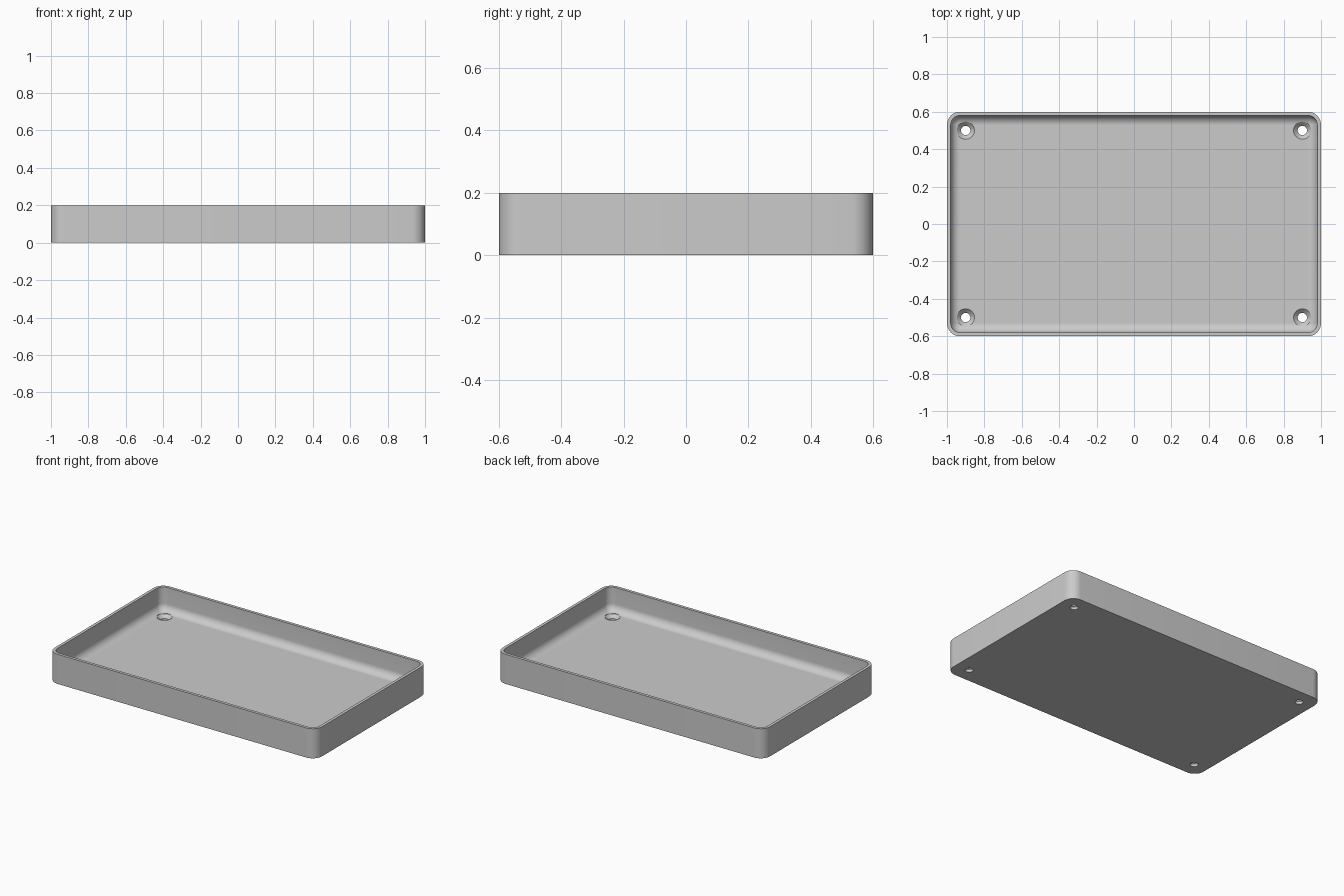
import bpy, bmesh
from math import sin, cos, pi

if "Cube" in bpy.data.objects:
    bpy.data.objects.remove(bpy.data.objects["Cube"], do_unlink=True)

HALF_X, HALF_Y, HEIGHT = 1.0, 0.6, 0.2
CORNER, WALL, FLOOR, FILLET = 0.07, 0.02, 0.04, 0.05
STEPS = 10

grey = bpy.data.materials.new("plain grey")
grey.use_nodes = True
colour = (0.6, 0.6, 0.6, 1)
grey.diffuse_color = colour
grey.node_tree.nodes["Principled BSDF"].inputs["Base Color"].default_value = colour


def make_object(name, bm):
    bmesh.ops.recalc_face_normals(bm, faces=bm.faces)
    mesh = bpy.data.meshes.new(name)
    bm.to_mesh(mesh)
    bm.free()
    mesh.materials.append(grey)
    obj = bpy.data.objects.new(name, mesh)
    bpy.context.collection.objects.link(obj)
    return obj


def rounded_loop(inset):
    """Outline of the tray moved inwards by inset."""
    radius = max(CORNER - inset, 0.002)
    cx, cy = HALF_X - inset - radius, HALF_Y - inset - radius
    points = []
    for i, (sx, sy) in enumerate([(1, 1), (-1, 1), (-1, -1), (1, -1)]):
        for k in range(STEPS + 1):
            a = (i + k / STEPS) * pi / 2
            points.append((sx * cx + radius * cos(a), sy * cy + radius * sin(a)))
    return points


def circle_loop(x, y, radius, sides=32):
    return [(x + radius * cos(2 * pi * k / sides), y + radius * sin(2 * pi * k / sides))
            for k in range(sides)]


def loft(bm, layers):
    """Skin a stack of (outline, height) layers and cap both ends."""
    rings = [[bm.verts.new((x, y, z)) for x, y in loop] for loop, z in layers]
    for a, b in zip(rings, rings[1:]):
        for i in range(len(a)):
            j = (i + 1) % len(a)
            bm.faces.new((a[i], a[j], b[j], b[i]))
    bm.faces.new(rings[0])
    bm.faces.new(rings[-1])


# Tray: outer wall, rim, inner wall, floor fillet and floor
profile = [(0, 0), (0, HEIGHT), (WALL, HEIGHT)]
for k in range(STEPS + 1):
    a = k / STEPS * pi / 2
    profile.append((WALL + FILLET * (1 - cos(a)), FLOOR + FILLET * (1 - sin(a))))
bm = bmesh.new()
loft(bm, [(rounded_loop(inset), z) for inset, z in profile])
tray = make_object("tray", bm)

# Countersunk screw holes, one near each corner
bm = bmesh.new()
for x in (-0.9, 0.9):
    for y in (-0.5, 0.5):
        loft(bm, [(circle_loop(x, y, r), z) for r, z in
                  [(0.025, -0.05), (0.025, FLOOR - 0.022),
                   (0.047, FLOOR), (0.047, FLOOR + 0.08)]])
cutter = make_object("screw_hole_cutter", bm)
cutter.hide_render = True

cut = tray.modifiers.new("screw holes", 'BOOLEAN')
cut.operation = 'DIFFERENCE'
cut.solver = 'EXACT'
cut.object = cutter
bpy.context.view_layer.objects.active = tray
tray.select_set(True)
bpy.ops.object.modifier_apply(modifier=cut.name)
bpy.data.objects.remove(cutter, do_unlink=True)

# Smooth rounding, with the large flat faces kept flat
bpy.ops.object.shade_smooth_by_angle(angle=pi / 6)
for face in tray.data.polygons:
    if abs(face.normal.z) > 0.999:
        face.use_smooth = False
